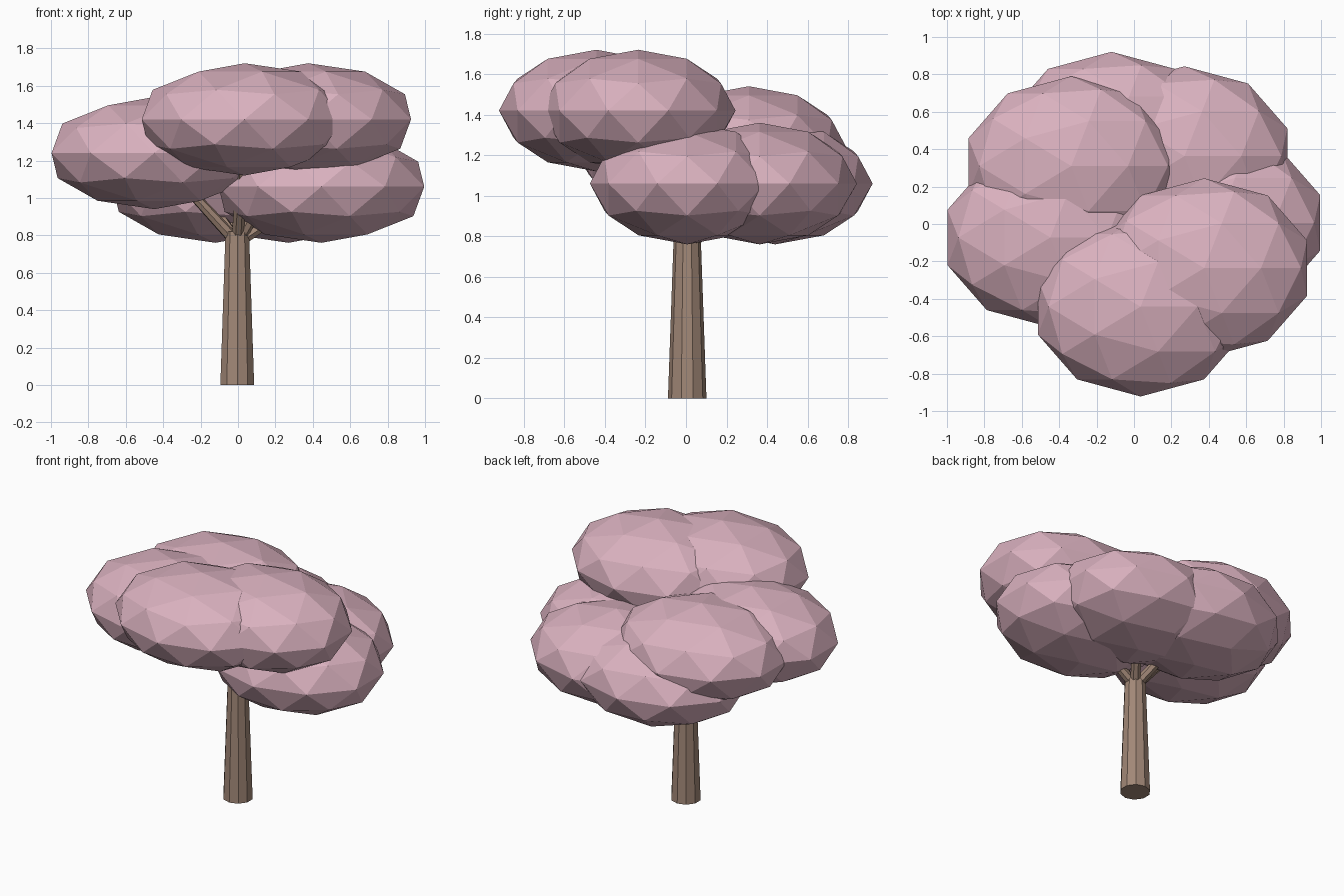
import bpy, math
from mathutils import Vector

if "Cube" in bpy.data.objects:
    bpy.data.objects.remove(bpy.data.objects["Cube"])


def material(name, rgb):
    m = bpy.data.materials.new(name)
    m.diffuse_color = (*rgb, 1.0)
    m.use_nodes = True
    m.node_tree.nodes["Principled BSDF"].inputs["Base Color"].default_value = m.diffuse_color
    return m


PINK = material("blossom pink", (0.70, 0.44, 0.52))
BARK = material("bark brown", (0.36, 0.245, 0.185))

CX, CY = -0.004, 0.006          # trunk axis
RING = 0.45                     # distance of foliage clumps from the axis
GOLDEN = math.radians(137.5)    # angular step between clumps
FORK = Vector((CX, CY, 0.76))   # where the branches leave the trunk


def finish(name, mat):
    ob = bpy.context.object
    ob.name = name
    ob.data.materials.append(mat)
    return ob


def limb(name, start, end, r1, r2, sides):
    """Tapered cylinder between two points."""
    d = end - start
    bpy.ops.mesh.primitive_cone_add(vertices=sides, radius1=r1, radius2=r2,
                                    depth=d.length, location=(start + end) / 2)
    ob = finish(name, BARK)
    ob.rotation_euler = d.to_track_quat('Z', 'Y').to_euler()
    return ob


# trunk
bpy.ops.mesh.primitive_cone_add(vertices=10, radius1=0.095, radius2=0.066,
                                depth=0.82, location=(CX, CY, 0.41))
finish("trunk", BARK)

# foliage clumps spiralling round the trunk on three levels, each on a branch
for i in range(7):
    a = i * GOLDEN
    centre = Vector((CX + RING * math.cos(a), CY + RING * math.sin(a),
                     1.06 + 0.18 * (i % 3)))
    bpy.ops.mesh.primitive_ico_sphere_add(subdivisions=2, radius=1.0, location=centre)
    clump = finish(f"foliage_{i + 1}", PINK)
    clump.scale = (0.578, 0.48, 0.30)
    limb(f"branch_{i + 1}", FORK, centre, 0.034, 0.022, 7)
